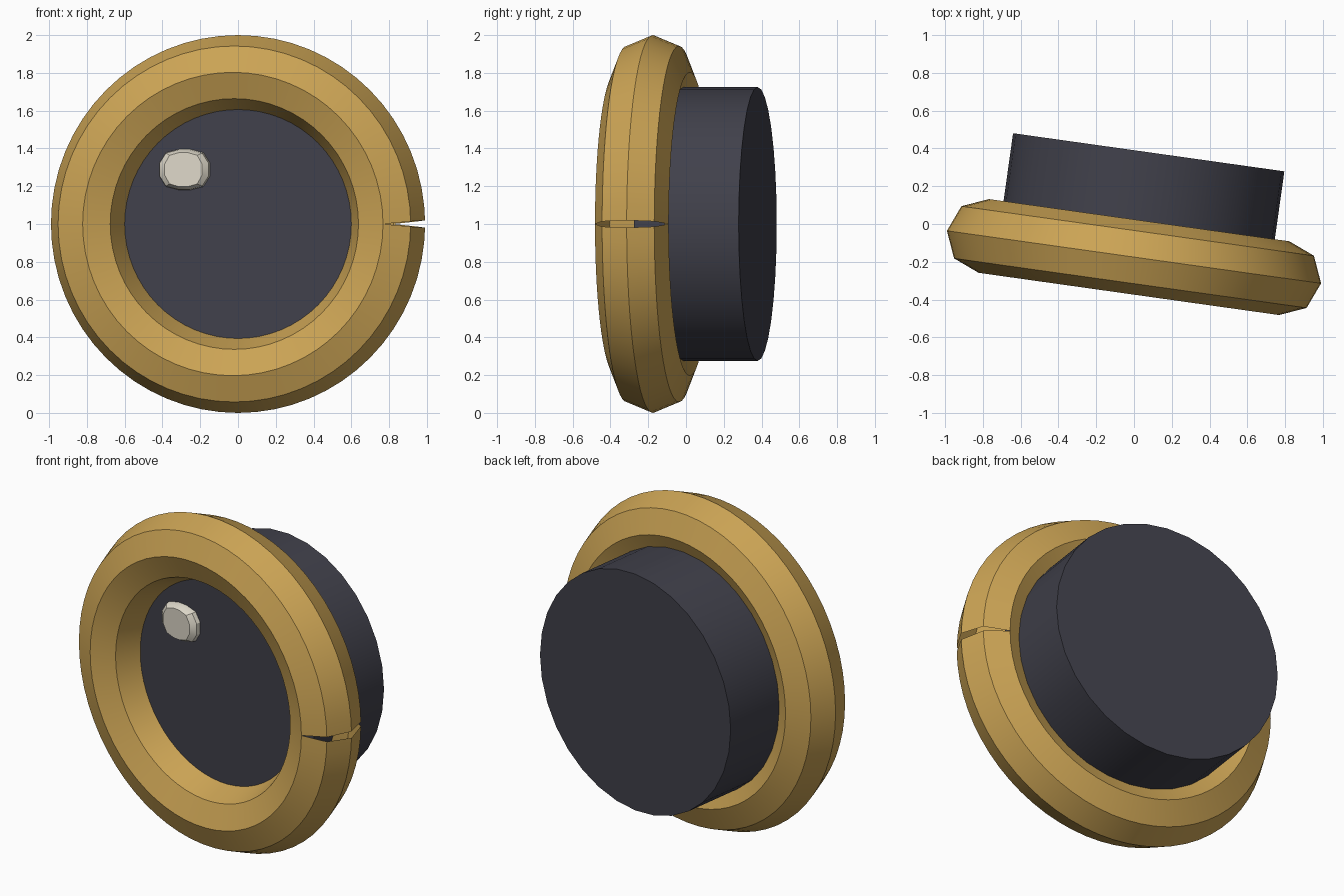
import bpy, bmesh, math
from mathutils import Matrix

if "Cube" in bpy.data.objects:
    bpy.data.objects.remove(bpy.data.objects["Cube"], do_unlink=True)

# Shared placement: local -y is the front, turned slightly about z
PLACE = Matrix.Translation((0, -0.175, 1)) @ Matrix.Rotation(math.radians(-8), 4, 'Z')
RING_R, TUBE_R = 0.803, 0.197
SEGMENTS, SIDES = 64, 8


def material(name, color):
    mat = bpy.data.materials.new(name)
    mat.use_nodes = True
    mat.diffuse_color = (*color, 1)
    mat.node_tree.nodes["Principled BSDF"].inputs["Base Color"].default_value = (*color, 1)
    return mat


def finish(name, bm, mat):
    mesh = bpy.data.meshes.new(name)
    bm.to_mesh(mesh)
    bm.free()
    mesh.materials.append(mat)
    obj = bpy.data.objects.new(name, mesh)
    bpy.context.collection.objects.link(obj)
    obj.matrix_world = PLACE
    bpy.ops.object.select_all(action='DESELECT')
    obj.select_set(True)
    bpy.context.view_layer.objects.active = obj
    bpy.ops.object.shade_smooth_by_angle(angle=math.radians(30))
    return obj


gold = material("brass_gold", (0.60, 0.37, 0.09))
dark = material("dark_slate", (0.052, 0.052, 0.070))
cream = material("pale_cream", (0.72, 0.68, 0.58))

# Rim: hollow eight-sided ring with a tapering slit in its outer half
bm = bmesh.new()
columns = []
for i in range(SEGMENTS + 1):
    a = 2 * math.pi * i / SEGMENTS
    side = 1 if i == 0 else -1 if i == SEGMENTS else 0
    column = []
    for j in range(SIDES):
        b = 2 * math.pi * j / SIDES
        out = TUBE_R * math.cos(b)
        r = RING_R + out
        gap = side * 0.1 * max(out, 0)
        column.append(bm.verts.new((r * math.cos(a), TUBE_R * math.sin(b),
                                    r * math.sin(a) + gap)))
    columns.append(column)
for c, d in zip(columns, columns[1:]):
    for j in range(SIDES):
        k = (j + 1) % SIDES
        bm.faces.new((c[j], c[k], d[k], d[j]))
bmesh.ops.remove_doubles(bm, verts=bm.verts, dist=0.0005)
bmesh.ops.recalc_face_normals(bm, faces=bm.faces)
finish("rim", bm, gold)

# Body: closed drum running back from the middle of the rim
bm = bmesh.new()
bmesh.ops.create_cone(bm, cap_ends=True, segments=32, radius1=0.725, radius2=0.725,
                      depth=0.56, matrix=Matrix.Translation((0, 0.28, 0))
                      @ Matrix.Rotation(math.pi / 2, 4, 'X'))
finish("drum_body", bm, dark)

# Highlight: small rounded stud on the front of the drum
quarter = [(0.135, 0.035), (0.10, 0.09), (0.03, 0.108)]
outline = quarter + [(-x, z) for x, z in reversed(quarter)]
outline += [(-x, -z) for x, z in outline]
bm = bmesh.new()
loops = []
for y, sx, sz in [(0.03, 0.8, 0.85), (0, 1, 1), (-0.025, 0.97, 0.97), (-0.05, 0.74, 0.84)]:
    loops.append([bm.verts.new((x * sx - 0.285, y, z * sz + 0.288)) for x, z in outline])
for lo, hi in zip(loops, loops[1:]):
    for j in range(len(outline)):
        k = (j + 1) % len(outline)
        bm.faces.new((lo[j], lo[k], hi[k], hi[j]))
bm.faces.new(loops[0])
bm.faces.new(loops[-1])
bmesh.ops.recalc_face_normals(bm, faces=bm.faces)
finish("highlight_stud", bm, cream)
